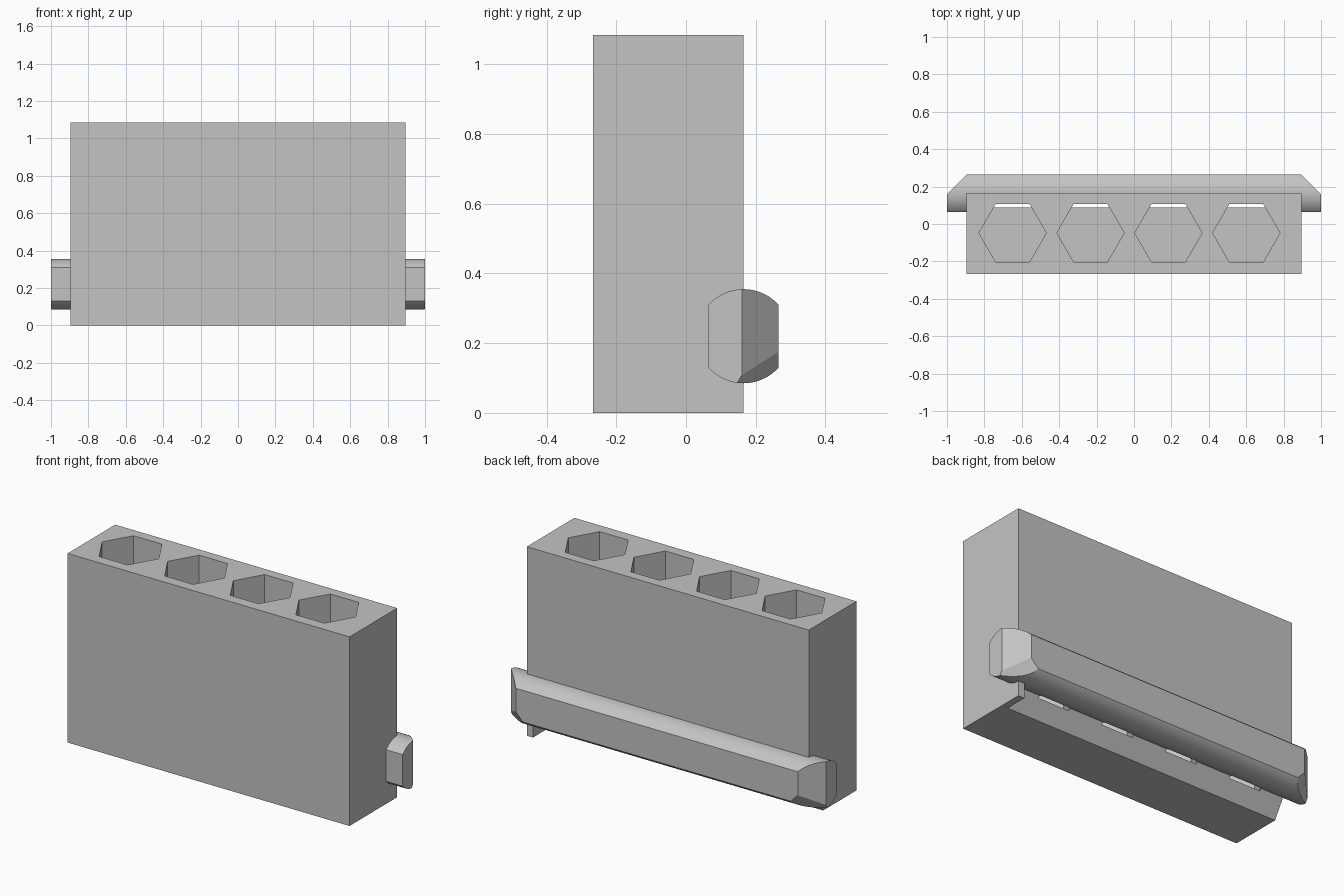
import bpy, bmesh, math
from mathutils import Vector

cube = bpy.data.objects.get("Cube")
if cube:
    bpy.data.objects.remove(cube, do_unlink=True)

grey = bpy.data.materials.new("light_grey")
grey.use_nodes = True
colour = (0.55, 0.55, 0.55, 1)
grey.diffuse_color = colour
grey.node_tree.nodes["Principled BSDF"].inputs["Base Color"].default_value = colour

HALF, FRONT, BACK, TOP = 0.895, -0.267, 0.165, 1.085


def prism(name, profile, start, direction, cuts=()):
    """Extrude a closed profile, then slice away the outer side of each cut plane."""
    bm = bmesh.new()
    face = bm.faces.new([bm.verts.new(p) for p in profile])
    ext = bmesh.ops.extrude_face_region(bm, geom=[face])
    moved = [v for v in ext["geom"] if isinstance(v, bmesh.types.BMVert)]
    bmesh.ops.translate(bm, verts=moved, vec=direction)
    bmesh.ops.translate(bm, verts=bm.verts, vec=start)
    for point, normal in cuts:
        geom = bm.verts[:] + bm.edges[:] + bm.faces[:]
        cut = bmesh.ops.bisect_plane(bm, geom=geom, plane_co=point,
                                     plane_no=Vector(normal).normalized(), clear_outer=True)
        rim = [e for e in cut["geom_cut"] if isinstance(e, bmesh.types.BMEdge)]
        if rim:
            bmesh.ops.contextual_create(bm, geom=rim)
    bmesh.ops.recalc_face_normals(bm, faces=bm.faces)
    mesh = bpy.data.meshes.new(name)
    bm.to_mesh(mesh)
    bm.free()
    mesh.materials.append(grey)
    obj = bpy.data.objects.new(name, mesh)
    bpy.context.collection.objects.link(obj)
    return obj


def combine(target, other, operation):
    """Apply a boolean and discard the helper object."""
    mod = target.modifiers.new(operation, "BOOLEAN")
    mod.operation, mod.object, mod.solver = operation, other, "EXACT"
    bpy.context.view_layer.objects.active = target
    bpy.ops.object.modifier_apply(modifier=mod.name)
    bpy.data.objects.remove(other, do_unlink=True)


# Main block
block = prism("holder_block",
              [(0, FRONT, 0), (0, BACK, 0), (0, BACK, TOP), (0, FRONT, TOP)],
              (-HALF, 0, 0), (2 * HALF, 0, 0))

# Sloped notch under the back edge, closed by a thin wall at the left end
notch = prism("notch_cutter",
              [(0, 0.034, 0), (0, 0.004, -0.05), (0, 0.3, -0.05), (0, 0.3, 0.22), (0, 0.166, 0.22)],
              (-1, 0, 0), (1.856, 0, 0))
combine(block, notch, "DIFFERENCE")

# Rail: a round bar with flattened front and back, and chamfered ends
R, FLAT = 0.135, 0.1
lim = math.acos(FLAT / R)
STEPS = 20
arc = [lim + (math.pi - 2 * lim) * i / STEPS for i in range(STEPS + 1)]
angles = arc + [a + math.pi for a in arc]
cuts = []
for s in (-1, 1):
    cuts.append(((s * HALF, 0.265, 0.22), (s, 1, 0)))
    cuts.append(((s * HALF, 0.265, 0.175), (s * 0.48, 0.78, -0.47)))
rail = prism("rail", [(0, R * math.cos(a), R * math.sin(a)) for a in angles],
             (-1, BACK, 0.22), (2, 0, 0), cuts)
combine(block, rail, "UNION")

# Row of hexagonal sockets
for i in range(4):
    ring = [(0.18 * math.cos(k * math.pi / 3), 0.18 * math.sin(k * math.pi / 3), 0) for k in range(6)]
    socket = prism("socket_cutter", ring, (-0.649 + 0.4165 * i, -0.048, 0.092), (0, 0, 1.2))
    combine(block, socket, "DIFFERENCE")

# Smooth the rail curves and keep the edges sharp
bpy.ops.object.select_all(action="DESELECT")
block.select_set(True)
bpy.context.view_layer.objects.active = block
bpy.ops.object.shade_smooth_by_angle(angle=math.radians(20))
